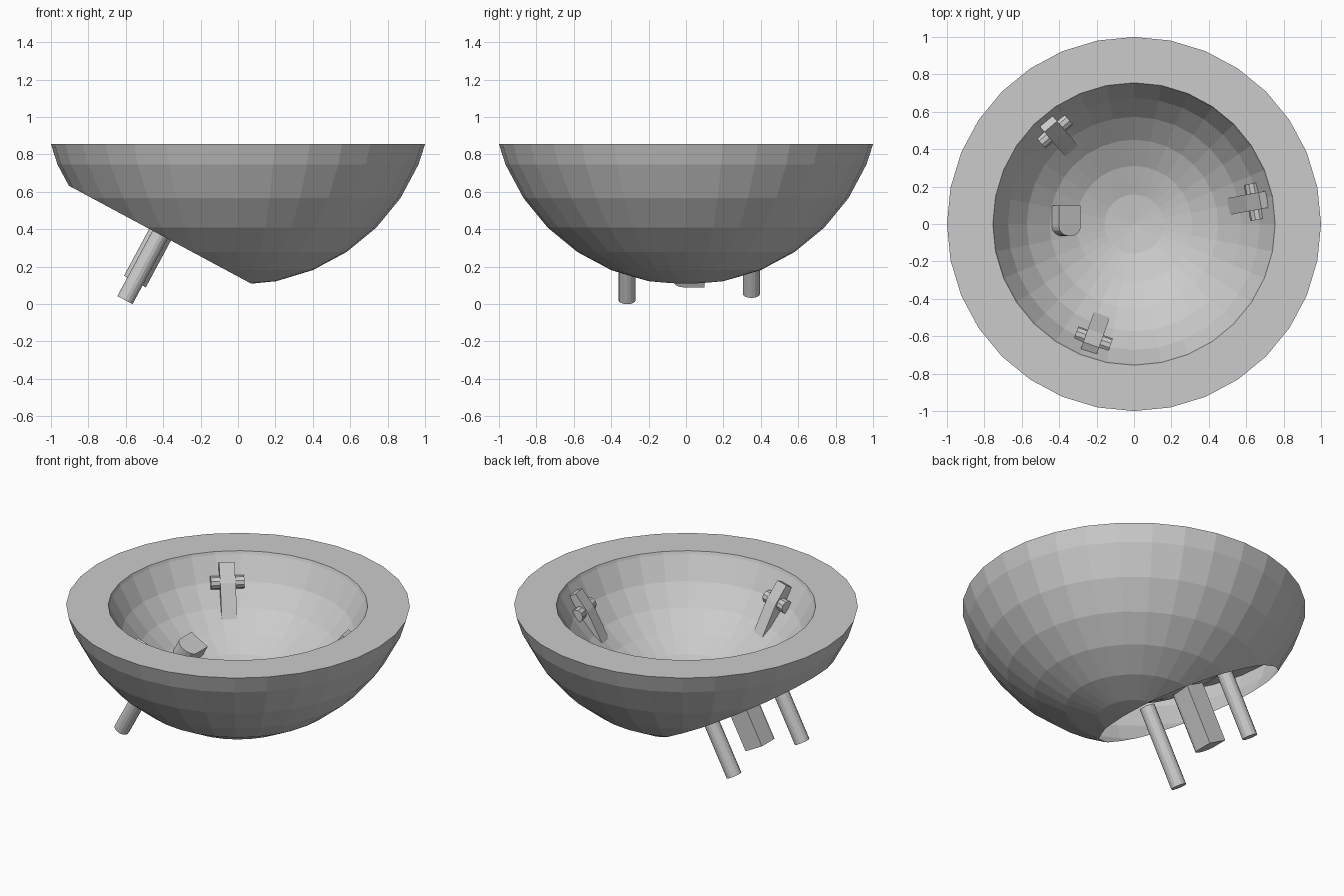
import bpy, bmesh, math
from mathutils import Matrix, Vector

if "Cube" in bpy.data.objects:
    bpy.data.objects.remove(bpy.data.objects["Cube"])

CZ = 1.147            # height of the sphere centre
R_OUT, R_IN = 1.045, 0.81
RIM_Z = 0.855
N = Vector((-0.473, 0, -0.881)).normalized()   # axis of the pins and the slanted cut
T = Vector((0.881, 0, -0.473)).normalized()
Y = Vector((0, 1, 0))
C = Vector((0, 0, CZ))

grey = bpy.data.materials.new("light_grey")
grey.diffuse_color = (0.6, 0.6, 0.6, 1)
grey.use_nodes = True
grey.node_tree.nodes["Principled BSDF"].inputs["Base Color"].default_value = grey.diffuse_color


def finish(name, bm, recalc=True):
    if recalc:
        bmesh.ops.recalc_face_normals(bm, faces=bm.faces)
    me = bpy.data.meshes.new(name)
    bm.to_mesh(me)
    bm.free()
    me.materials.append(grey)
    ob = bpy.data.objects.new(name, me)
    bpy.context.collection.objects.link(ob)
    return ob


def prism(name, bottom, top):
    """Closed solid between two matching outlines."""
    bm = bmesh.new()
    a = [bm.verts.new(p) for p in bottom]
    b = [bm.verts.new(p) for p in top]
    n = len(a)
    bm.faces.new(a)
    bm.faces.new(b[::-1])
    for i in range(n):
        j = (i + 1) % n
        bm.faces.new((a[i], b[i], b[j], a[j]))
    return finish(name, bm)


def along_axis(t, y, s):
    return C + T * t + Y * y + N * s


# Hollow double-walled bowl, open at the slanted cut
def arc(radius):
    return [(radius * math.sin(math.radians(11.25 * k)),
             CZ - radius * math.cos(math.radians(11.25 * k))) for k in range(7)]

profile = arc(R_OUT) + [(1.0, RIM_Z), (0.755, RIM_Z)] + arc(R_IN)[::-1]
bm = bmesh.new()
vs = [bm.verts.new((r, 0, z)) for r, z in profile]
es = [bm.edges.new((vs[i], vs[i + 1])) for i in range(len(vs) - 1)]
bmesh.ops.spin(bm, geom=vs + es, cent=(0, 0, 0), axis=(0, 0, 1),
               angle=2 * math.pi, steps=32, use_duplicate=False)
bmesh.ops.remove_doubles(bm, verts=bm.verts, dist=1e-4)
bmesh.ops.recalc_face_normals(bm, faces=bm.faces)
bmesh.ops.bisect_plane(bm, geom=bm.verts[:] + bm.edges[:] + bm.faces[:],
                       plane_co=C + N * 0.881, plane_no=N, clear_outer=True)
finish("bowl", bm, recalc=False)

# Two round pins
for name, y0, end in (("front_pin", -0.315, 1.278), ("back_pin", 0.35, 1.24)):
    ring = [(0.046 * math.cos(2 * math.pi * i / 16),
             y0 + 0.046 * math.sin(2 * math.pi * i / 16)) for i in range(16)]
    prism(name, [along_axis(t, y, 0.77) for t, y in ring],
          [along_axis(t, y, end) for t, y in ring])

# D-shaped middle peg, rounded toward the front
w = 0.066
outline = [(w, 0.1), (-w, 0.1)] + [
    (-w * math.cos(math.pi * i / 8), -0.015 - 0.05 * math.sin(math.pi * i / 8))
    for i in range(9)]
prism("middle_peg", [along_axis(t, y, 0.725) for t, y in outline],
      [along_axis(t, y, 1.165) for t, y in outline])

# Three clips with cross bars on the inner wall
clip = [(0.51, 0.52), (0.61, 0.715), (0.685, 0.815), (0.73, 0.79),
        (0.665, 0.66), (0.54, 0.51)]
bar = [(0.655 + 0.04 * math.cos(math.pi * i / 5),
        0.70 + 0.04 * math.sin(math.pi * i / 5)) for i in range(10)]
for k in range(3):
    rot = Matrix.Rotation(math.radians(10.5 + 120 * k), 3, 'Z')
    for name, shape, half in (("clip", clip, 0.045), ("cross_bar", bar, 0.098)):
        prism(f"{name}_{k + 1}",
              [rot @ Vector((r, -half, z)) for r, z in shape],
              [rot @ Vector((r, half, z)) for r, z in shape])
